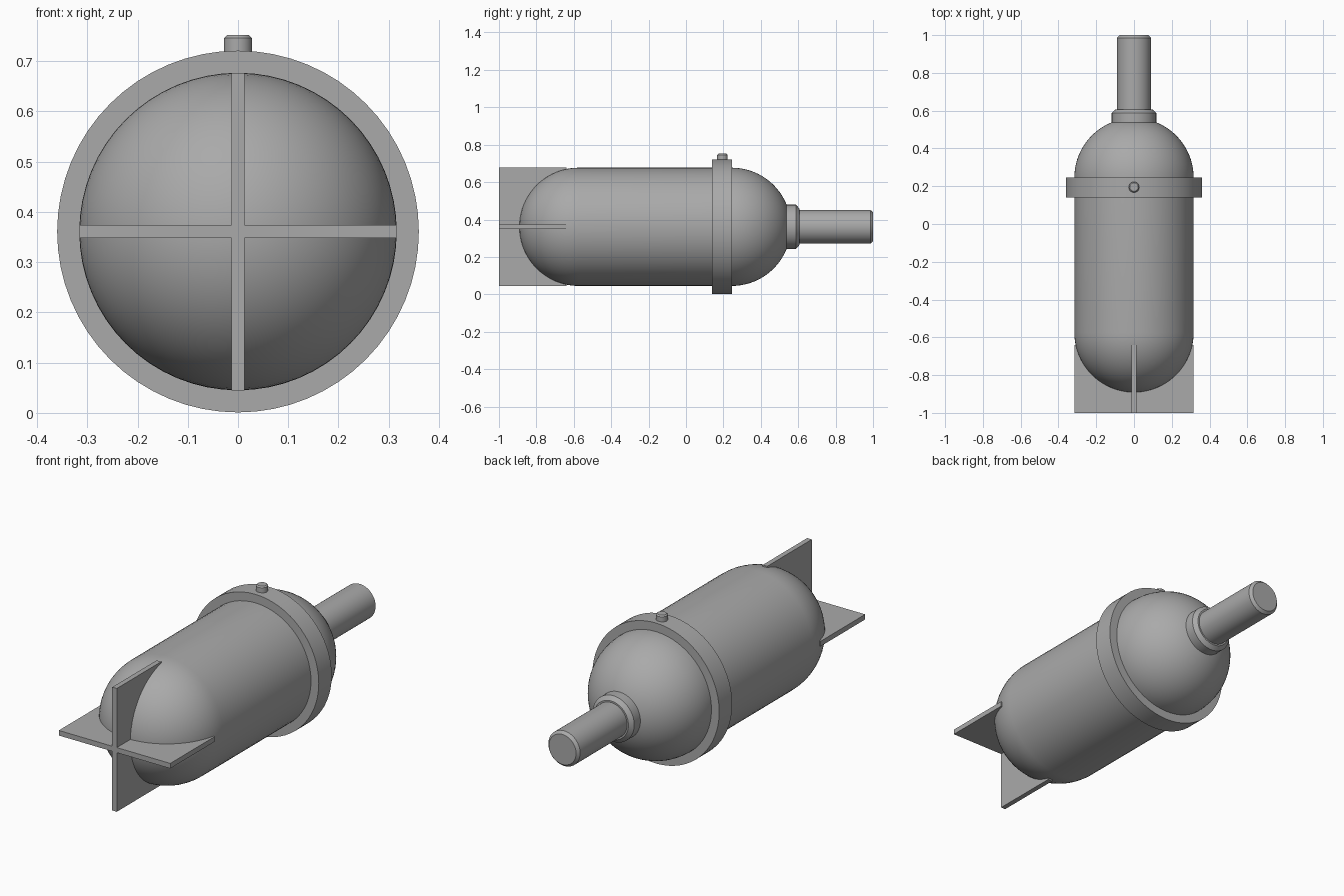
import bpy
import bmesh
import math
from mathutils import Matrix, Vector

if "Cube" in bpy.data.objects:
    bpy.data.objects.remove(bpy.data.objects["Cube"], do_unlink=True)

AXIS_Z = 0.361
BODY_R = 0.316

steel = bpy.data.materials.new("grey_steel")
steel.use_nodes = True
grey = (0.4, 0.4, 0.4, 1)
steel.diffuse_color = grey
steel.node_tree.nodes["Principled BSDF"].inputs["Base Color"].default_value = grey


def finish(name, bm, smooth=True):
    bmesh.ops.recalc_face_normals(bm, faces=bm.faces)
    mesh = bpy.data.meshes.new(name)
    bm.to_mesh(mesh)
    bm.free()
    mesh.materials.append(steel)
    obj = bpy.data.objects.new(name, mesh)
    bpy.context.collection.objects.link(obj)
    if smooth:
        bpy.ops.object.select_all(action="DESELECT")
        obj.select_set(True)
        bpy.context.view_layer.objects.active = obj
        bpy.ops.object.shade_smooth_by_angle(angle=math.radians(30))
    return obj


def lathe(name, profile, segments=64, upright=False):
    """Spin (radius, distance) points about the long axis, or about z."""
    bm = bmesh.new()
    verts = [bm.verts.new((r, 0, d)) for r, d in profile]
    edges = [bm.edges.new(pair) for pair in zip(verts, verts[1:])]
    bmesh.ops.spin(bm, geom=verts + edges, axis=(0, 0, 1), cent=(0, 0, 0),
                   steps=segments, angle=math.tau)
    bmesh.ops.remove_doubles(bm, verts=bm.verts, dist=1e-5)
    if not upright:
        turn = Matrix.Rotation(math.radians(-90), 4, "X")
        bmesh.ops.transform(bm, matrix=Matrix.Translation((0, 0, AXIS_Z)) @ turn,
                            verts=bm.verts)
    return finish(name, bm)


def dome(centre, start, end, steps=20):
    angles = [math.radians(start + (end - start) * i / steps) for i in range(steps + 1)]
    return [(BODY_R * math.cos(a), centre + BODY_R * math.sin(a)) for a in angles]


# Capsule body with a rounded nose and tail
lathe("body", dome(-0.575, -90, 0) + dome(0.245, 0, 90))

# Flat band around the body
lathe("band", [(0.3, 0.14), (0.36, 0.14), (0.36, 0.245), (0.3, 0.245), (0.3, 0.14)])

# Chamfered collar and rod
lathe("collar", [(0, 0.5), (0.118, 0.5), (0.118, 0.588), (0.098, 0.606), (0, 0.606)])
lathe("rod", [(0, 0.55), (0.09, 0.55), (0.09, 0.986), (0.077, 1), (0, 1)])

# Small button on top of the band
button = lathe("button", [(0, 0.7), (0.028, 0.7), (0.028, 0.746), (0.022, 0.752), (0, 0.752)],
               32, upright=True)
button.location.y = 0.195

# Crossed fin plates
for name, size in (("horizontal_fin", (2 * BODY_R, 0.36, 0.026)),
                   ("vertical_fin", (0.026, 0.36, 2 * BODY_R))):
    bm = bmesh.new()
    bmesh.ops.create_cube(bm, size=1)
    bmesh.ops.scale(bm, vec=Vector(size), verts=bm.verts)
    bmesh.ops.translate(bm, vec=(0, -0.82, AXIS_Z), verts=bm.verts)
    finish(name, bm, smooth=False)
